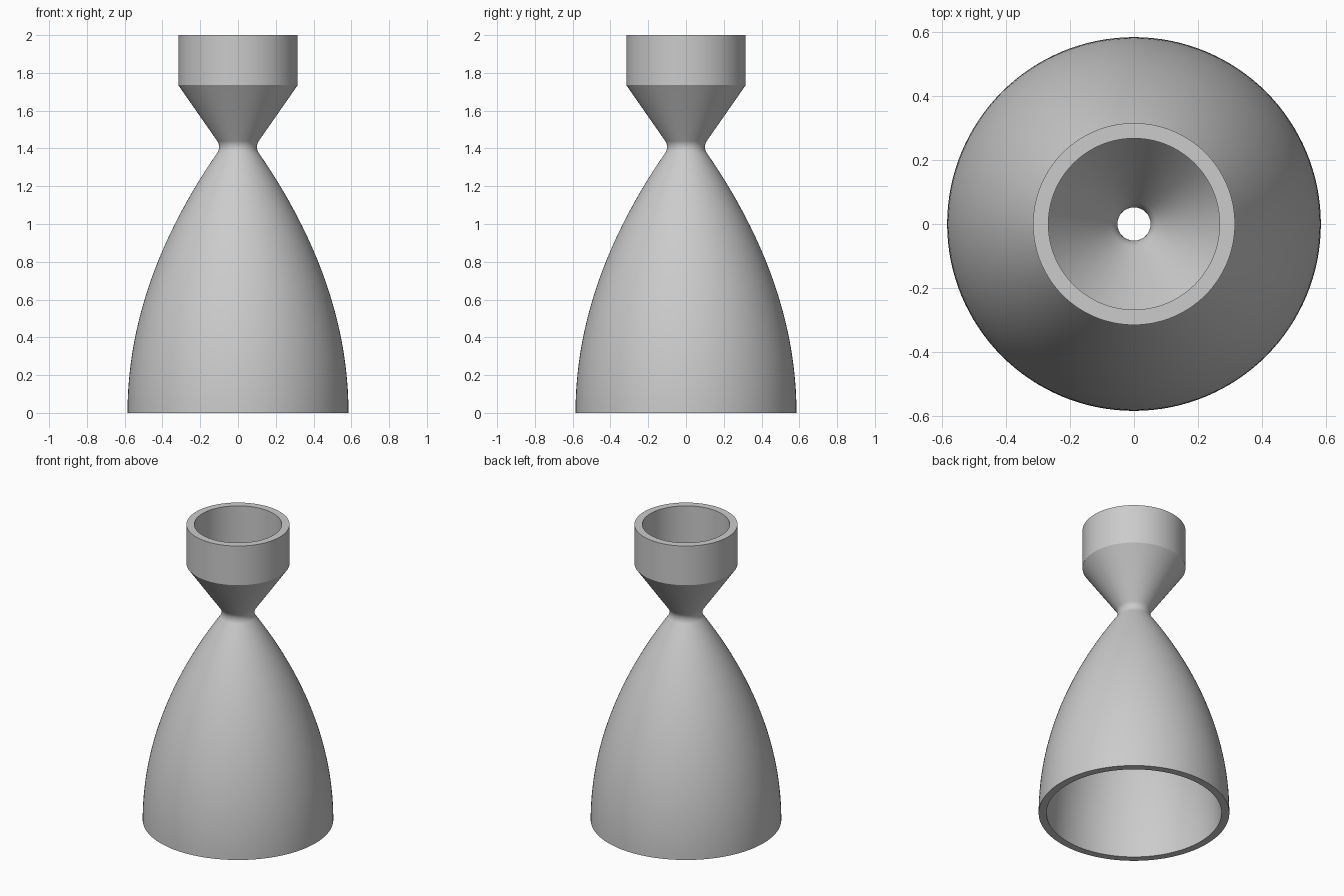
import bpy, bmesh, math
from mathutils import Vector

cube = bpy.data.objects.get("Cube")
if cube:
    bpy.data.objects.remove(cube, do_unlink=True)

WALL = 0.048
SEGMENTS = 128
EXIT_R, THROAT_R, CHAMBER_R = 0.585, 0.1, 0.316
THROAT_Z, SHOULDER_Z, TOP_Z = 1.408, 1.735, 2.0
ARC_R = 0.055
ANGLE = math.radians(35)


def throat_point(a):
    return Vector((THROAT_R + ARC_R * (1 - math.cos(a)), THROAT_Z + ARC_R * math.sin(a)))


# Outer profile: parabolic bell, rounded throat, cone, straight chamber
start = throat_point(-ANGLE)
BELL_STEPS, ARC_STEPS = 32, 12
outer = []
for i in range(BELL_STEPS):
    t = i / BELL_STEPS
    outer.append(Vector((EXIT_R - (EXIT_R - start.x) * t * t, start.y * t)))
for i in range(ARC_STEPS + 1):
    outer.append(throat_point(ANGLE * (2 * i / ARC_STEPS - 1)))
outer += [Vector((CHAMBER_R, SHOULDER_Z)), Vector((CHAMBER_R, TOP_Z))]


# Inner profile: the outer one moved inward by the wall thickness
def inward(p, q):
    d = (q - p).normalized()
    return Vector((-d.y, d.x))


inner = []
for i, p in enumerate(outer):
    if i in (0, len(outer) - 1):
        inner.append(p - Vector((WALL, 0)))
        continue
    n1, n2 = inward(outer[i - 1], p), inward(p, outer[i + 1])
    inner.append(p + (n1 + n2) * WALL / (1 + n1.dot(n2)))

# Revolve the closed wall section
bm = bmesh.new()
section = [bm.verts.new((p.x, 0, p.y)) for p in outer + inner[::-1]]
edges = [bm.edges.new((v, section[(i + 1) % len(section)])) for i, v in enumerate(section)]
bmesh.ops.spin(bm, geom=section + edges, cent=(0, 0, 0), axis=(0, 0, 1),
               angle=math.tau, steps=SEGMENTS, use_merge=True)
bmesh.ops.remove_doubles(bm, verts=bm.verts, dist=0.0001)
bmesh.ops.recalc_face_normals(bm, faces=bm.faces)
mesh = bpy.data.meshes.new("nozzle")
bm.to_mesh(mesh)
bm.free()
nozzle = bpy.data.objects.new("nozzle", mesh)
bpy.context.collection.objects.link(nozzle)

# Plain grey metal
grey = bpy.data.materials.new("light grey")
grey.use_nodes = True
colour = (0.6, 0.6, 0.6, 1)
grey.diffuse_color = colour
grey.node_tree.nodes["Principled BSDF"].inputs["Base Color"].default_value = colour
mesh.materials.append(grey)

bpy.context.view_layer.objects.active = nozzle
nozzle.select_set(True)
bpy.ops.object.shade_smooth_by_angle(angle=math.radians(25))
